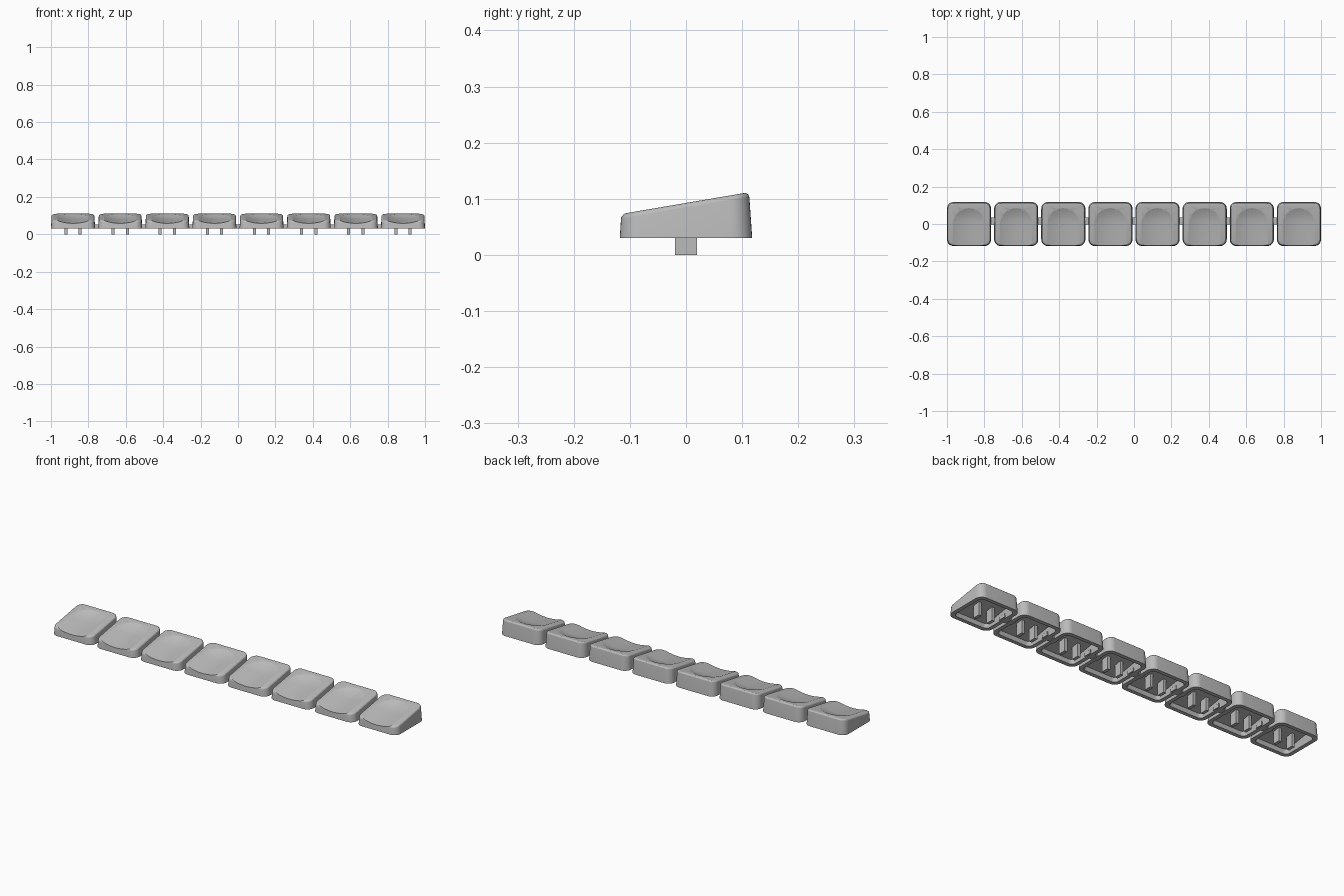
import bpy, bmesh
from math import pi, cos, sin, atan
from mathutils import Matrix, Vector

cube = bpy.data.objects.get("Cube")
if cube:
    bpy.data.objects.remove(cube, do_unlink=True)

COUNT, HALF, BASE = 8, 0.118, 0.03
PITCH = (2 - 2 * HALF) / (COUNT - 1)
TOP, SLOPE = 0.0925, 0.17

gray = bpy.data.materials.new("plastic gray")
gray.use_nodes = True
colour = (0.5, 0.5, 0.5, 1)
gray.diffuse_color = colour
gray.node_tree.nodes["Principled BSDF"].inputs["Base Color"].default_value = colour


def new_object(name, bm):
    mesh = bpy.data.meshes.new(name)
    bmesh.ops.recalc_face_normals(bm, faces=bm.faces)
    bm.to_mesh(mesh)
    bm.free()
    mesh.materials.append(gray)
    ob = bpy.data.objects.new(name, mesh)
    bpy.context.collection.objects.link(ob)
    return ob


def ring(bm, half, radius, z, slope=0, shift=0, steps=8):
    """Rounded square loop lying on a plane that rises towards the back."""
    verts = []
    for corner, (sx, sy) in enumerate([(1, 1), (-1, 1), (-1, -1), (1, -1)]):
        for i in range(steps + 1):
            a = (corner + i / steps) * pi / 2
            x = sx * (half - radius) + radius * cos(a)
            y = sy * (half - radius) + radius * sin(a) + shift
            verts.append(bm.verts.new((x, y, z + slope * y)))
    return verts


def box(name, size, centre):
    bm = bmesh.new()
    bmesh.ops.create_cube(bm, size=1, matrix=Matrix.Translation(centre) @ Matrix.Diagonal((*size, 1)))
    return new_object(name, bm)


# Hollow keycap shell: ceiling, inner wall, rim, outer wall, rounded top edge
bm = bmesh.new()
rings = [
    ring(bm, 0.092, 0.02, TOP - 0.027, SLOPE),
    ring(bm, 0.098, 0.022, BASE),
    ring(bm, HALF, 0.036, BASE),
]
for i in range(6):
    a = i / 5 * pi / 2
    inset = 0.01 * (1 - cos(a))
    rings.append(ring(bm, 0.1145 - inset, 0.034 - inset, TOP - 0.01 * (1 - sin(a)), SLOPE, -0.0015))
for low, high in zip(rings, rings[1:]):
    for i in range(len(low)):
        j = (i + 1) % len(low)
        bm.faces.new((low[i], low[j], high[j], high[i]))
bm.faces.new(rings[0])
bm.faces.new(rings[-1])
cap = new_object("keycap_1", bm)

# Finger scoop: round at the back, running out through the front edge
rim, depth = 0.086, 0.014
radius = (rim ** 2 + depth ** 2) / (2 * depth)
bm = bmesh.new()
bmesh.ops.create_uvsphere(bm, u_segments=128, v_segments=64, radius=radius,
                          matrix=Matrix.Rotation(pi / 2, 4, 'X'))
for v in bm.verts:
    if v.co.y < -0.0001:
        v.co.y -= 0.4
scoop = new_object("scoop_cutter", bm)
tilt = Matrix.Rotation(atan(SLOPE), 4, 'X')
scoop.matrix_world = Matrix.Translation(Vector((0, 0, TOP)) + tilt @ Vector((0, 0, radius - depth))) @ tilt
scoop.hide_render = True
cut = cap.modifiers.new("scoop", 'BOOLEAN')
cut.operation, cut.solver, cut.object = 'DIFFERENCE', 'EXACT', scoop
bpy.context.view_layer.update()
mesh = bpy.data.meshes.new_from_object(cap.evaluated_get(bpy.context.evaluated_depsgraph_get()))
cap.modifiers.clear()
cap.data = mesh
bpy.data.objects.remove(scoop, do_unlink=True)

bpy.ops.object.select_all(action='DESELECT')
cap.select_set(True)
bpy.context.view_layer.objects.active = cap
bpy.ops.object.shade_smooth_by_angle(angle=0.3)

# Row of keycaps, each with two mounting prongs, joined by short bridges
for k in range(COUNT):
    x = -1 + HALF + k * PITCH
    if k:
        cap = bpy.data.objects.new(f"keycap_{k + 1}", mesh)
        bpy.context.collection.objects.link(cap)
        box(f"bridge_{k}", (0.07, 0.038, 0.02), (x - PITCH / 2, 0.015, BASE + 0.012))
    cap.location.x = x
    for side, name in ((1, "left"), (-1, "right")):
        box(f"{name}_prong_{k + 1}", (0.016, 0.039, 0.07), (x + side * 0.038, 0, 0.035))
